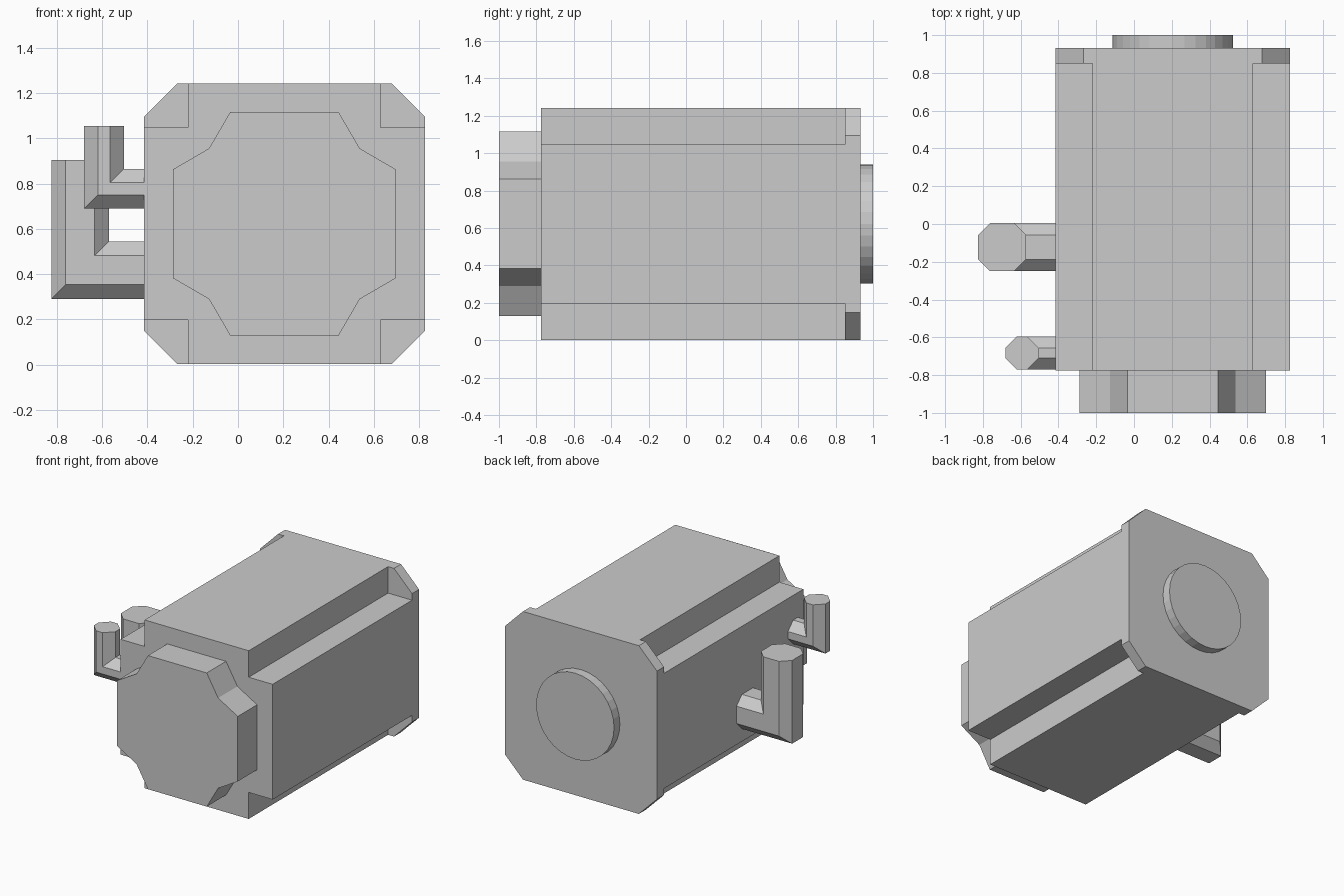
import bpy, bmesh, math
from mathutils import Matrix

if "Cube" in bpy.data.objects:
    bpy.data.objects.remove(bpy.data.objects["Cube"])


def make_object(name, bm):
    bmesh.ops.recalc_face_normals(bm, faces=bm.faces)
    mesh = bpy.data.meshes.new(name)
    bm.to_mesh(mesh)
    bm.free()
    obj = bpy.data.objects.new(name, mesh)
    bpy.context.collection.objects.link(obj)
    return obj


def loft(name, rings):
    """Skin closed rings of points and cap both ends."""
    bm = bmesh.new()
    loops = [[bm.verts.new(p) for p in ring] for ring in rings]
    n = len(loops[0])
    for a, b in zip(loops, loops[1:]):
        for i in range(n):
            j = (i + 1) % n
            bm.faces.new((a[i], a[j], b[j], b[i]))
    bm.faces.new(loops[0])
    bm.faces.new(loops[-1])
    return make_object(name, bm)


def prism(name, profile, y0, y1):
    return loft(name, [[(x, y, z) for x, z in profile] for y in (y0, y1)])


def mirrored(quarter, cx, cz):
    """Reflect a top-right quarter outline into a closed outline."""
    q, r = quarter, quarter[::-1]
    pts = q + [(-x, z) for x, z in r] + [(-x, -z) for x, z in q] + [(x, -z) for x, z in r]
    return [(cx + x, cz + z) for x, z in pts]


CX, CZ, HALF = 0.205, 0.6225, 0.6205

# Motor housing: chamfered block with corner grooves, leaving a rear flange
body = prism("motor_housing", mirrored([(HALF, 0.473), (0.473, HALF)], CX, CZ), -0.775, 0.932)
bm = bmesh.new()
for sx in (-1, 1):
    for sz in (-1, 1):
        centre = (CX + sx * 0.625, -0.075, CZ + sz * 0.625)
        bmesh.ops.create_cube(bm, size=1, matrix=Matrix.Translation(centre)
                              @ Matrix.Diagonal((0.4, 1.85, 0.4, 1)))
cutter = make_object("groove_cutter", bm)
cutter.hide_render = True
mod = body.modifiers.new("corner_grooves", 'BOOLEAN')
mod.operation = 'DIFFERENCE'
mod.solver = 'EXACT'
mod.object = cutter
bpy.context.view_layer.objects.active = body
bpy.ops.object.modifier_apply(modifier=mod.name)
bpy.data.objects.remove(cutter)

# Front cap with stepped corners
prism("front_cap", mirrored([(0.493, 0.24), (0.333, 0.333), (0.24, 0.493)], CX, CZ), -1.0, -0.775)

# Round boss on the rear flange
circle = [(CX + 0.318 * math.cos(i * math.tau / 32), CZ + 0.318 * math.sin(i * math.tau / 32))
          for i in range(32)]
prism("rear_boss", circle, 0.932, 1.0)


# Octagonal elbow connectors on the left side
def elbow(name, cx, cy, cz, half, flat, top):
    octagon = mirrored([(half, flat), (flat, half)], 0, 0)
    loft(name, [
        [(cx + u, cy + v, top) for u, v in octagon],
        [(cx + u, cy + v, cz + u) for u, v in octagon],
        [(-0.415, cy + v, cz + u) for u, v in octagon],
    ])


elbow("large_connector", -0.698, -0.123, 0.418, 0.127, 0.064, 0.905)
elbow("small_connector", -0.592, -0.683, 0.777, 0.088, 0.027, 1.055)
